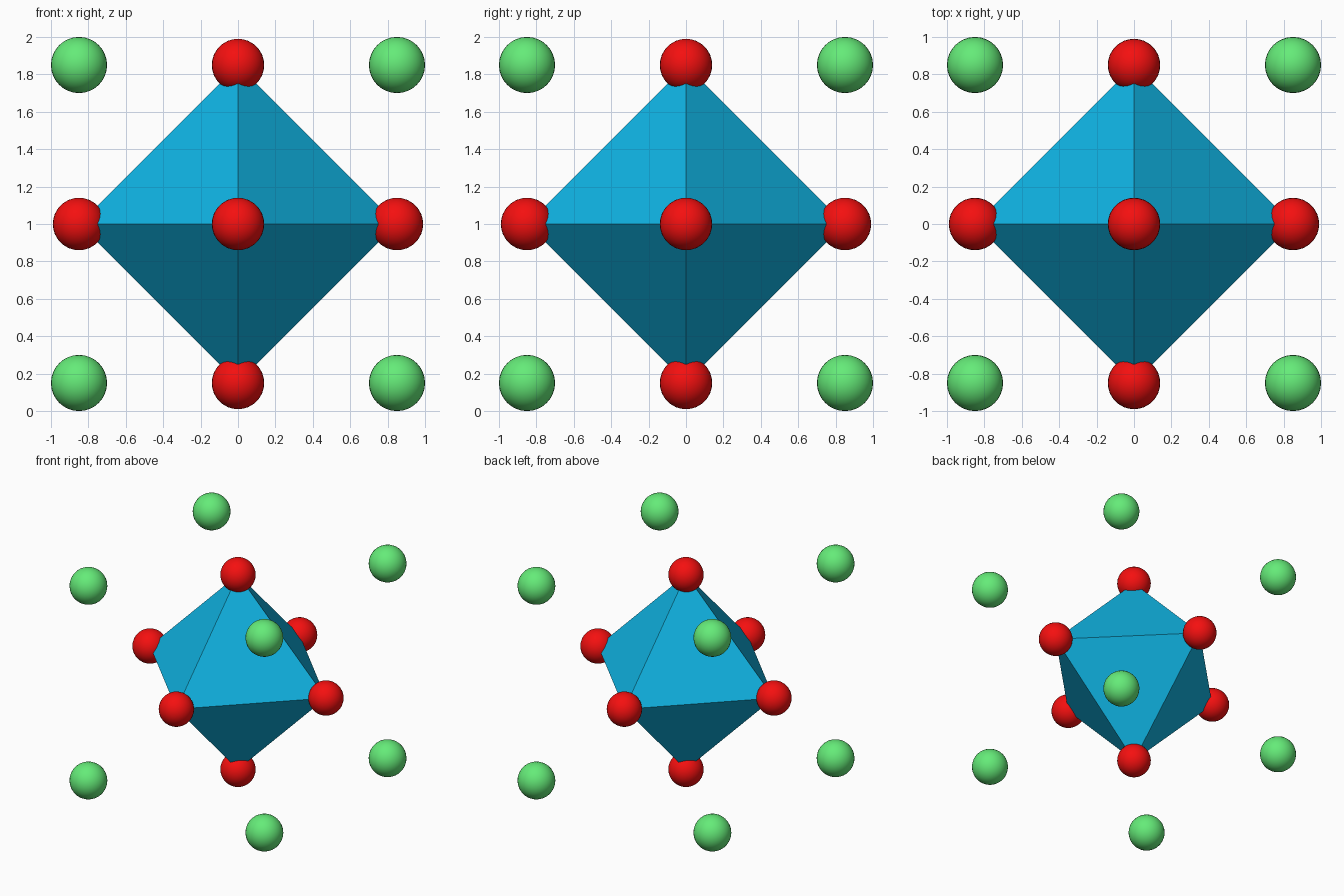
import bpy, bmesh
from itertools import product
from mathutils import Vector

if "Cube" in bpy.data.objects:
    bpy.data.objects.remove(bpy.data.objects["Cube"])

CENTRE = Vector((0, 0, 1))
REACH = 0.85          # distance from the centre to atoms along each axis


def material(name, rgb):
    mat = bpy.data.materials.new(name)
    mat.diffuse_color = (*rgb, 1)
    mat.use_nodes = True
    mat.node_tree.nodes["Principled BSDF"].inputs["Base Color"].default_value = mat.diffuse_color
    return mat


blue = material("blue", (0.005, 0.45, 0.76))
red = material("red", (0.91, 0.005, 0.005))
green = material("green", (0.13, 0.83, 0.19))


def atom(name, offset, radius, mat):
    bpy.ops.mesh.primitive_uv_sphere_add(
        segments=32, ring_count=16, radius=radius, location=CENTRE + Vector(offset))
    ob = bpy.context.object
    ob.name = name
    ob.data.materials.append(mat)
    bpy.ops.object.shade_smooth()


# Axis directions shared by the octahedron points and the red atoms
axes = [Vector([s * REACH if i == k else 0 for i in range(3)])
        for k in range(3) for s in (-1, 1)]

# Flat-faced central octahedron
bm = bmesh.new()
for p in axes:
    bm.verts.new(p)
bmesh.ops.convex_hull(bm, input=bm.verts)
bmesh.ops.recalc_face_normals(bm, faces=bm.faces)
mesh = bpy.data.meshes.new("octahedron")
bm.to_mesh(mesh)
bm.free()
mesh.materials.append(blue)
octahedron = bpy.data.objects.new("octahedron", mesh)
octahedron.location = CENTRE
bpy.context.collection.objects.link(octahedron)

# Red atoms on the octahedron points
for p in axes:
    atom("vertex_atom", p, 0.14, red)

# Green atoms on the corners of the surrounding cube
for signs in product((-1, 1), repeat=3):
    atom("corner_atom", Vector(signs) * REACH, 0.15, green)
